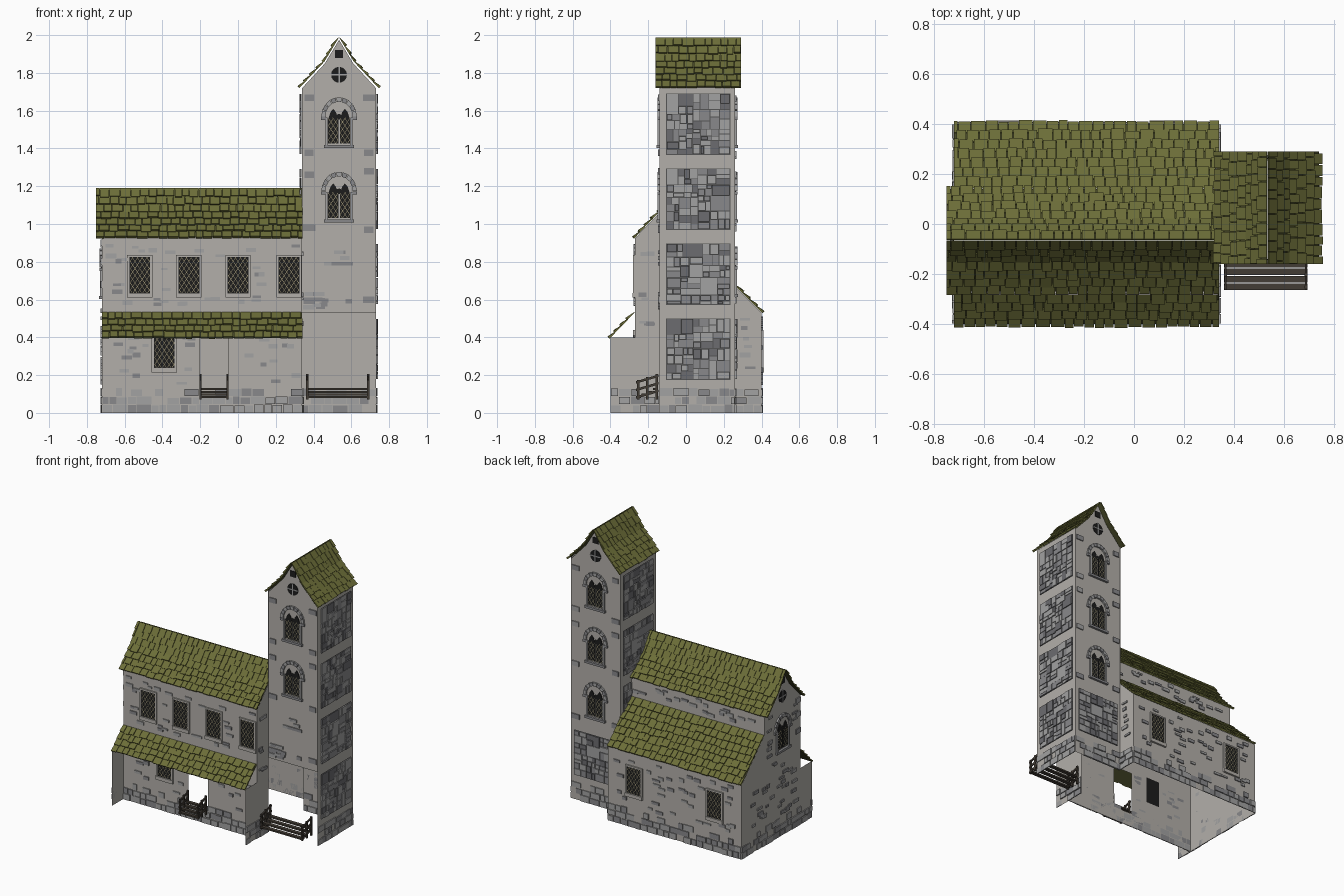
import bpy, bmesh, math, random
from mathutils import Matrix, Vector

if "Cube" in bpy.data.objects:
    bpy.data.objects.remove(bpy.data.objects["Cube"])

random.seed(7)
COLOURS = [("plaster", (0.45, 0.43, 0.40)), ("stone_light", (0.36, 0.36, 0.36)),
           ("stone_mid", (0.25, 0.25, 0.26)), ("stone_dark", (0.15, 0.15, 0.16)),
           ("mortar", (0.09, 0.09, 0.09)), ("roof_tile", (0.15, 0.155, 0.04)),
           ("roof_underside", (0.06, 0.062, 0.02)), ("dark_wood", (0.055, 0.045, 0.035)),
           ("dark_glass", (0.012, 0.012, 0.012)), ("lead_lattice", (0.33, 0.29, 0.17))]
MATS = []
for name, rgb in COLOURS:
    m = bpy.data.materials.new(name)
    m.diffuse_color = (*rgb, 1)
    m.use_nodes = True
    m.node_tree.nodes["Principled BSDF"].inputs["Base Color"].default_value = m.diffuse_color
    MATS.append(m)
WALL, LIGHT, MID, DARK, MORTAR, TILE, UNDER, WOOD, GLASS, LEAD = range(10)


def frame(origin, u, v):
    """Local axes: u across, v up, w outwards."""
    u, v = Vector(u).normalized(), Vector(v).normalized()
    m = Matrix((u, v, u.cross(v))).transposed().to_4x4()
    m.translation = origin
    return m


def front(y): return frame((0, y, 0), (1, 0, 0), (0, 0, 1))
def back(y): return frame((0, y, 0), (-1, 0, 0), (0, 0, 1))
def right(x): return frame((x, 0, 0), (0, 1, 0), (0, 0, 1))
def left(x): return frame((x, 0, 0), (0, -1, 0), (0, 0, 1))


def finish(name, bm):
    me = bpy.data.meshes.new(name)
    bm.to_mesh(me)
    bm.free()
    for m in MATS:
        me.materials.append(m)
    ob = bpy.data.objects.new(name, me)
    bpy.context.collection.objects.link(ob)


def sheet(bm, M, pts, mat, w=0.0):
    f = bm.faces.new([bm.verts.new(M @ Vector((u, v, w))) for u, v in pts])
    f.material_index = mat


def prism(bm, M, pts, w0, w1, mat):
    """Extrude an outline from depth w0 to w1 (w1 may vary per point)."""
    n = len(pts)
    tops = w1 if isinstance(w1, (list, tuple)) else [w1] * n
    a = [bm.verts.new(M @ Vector((u, v, w0))) for u, v in pts]
    b = [bm.verts.new(M @ Vector((u, v, w))) for (u, v), w in zip(pts, tops)]
    faces = [bm.faces.new(b), bm.faces.new(a[::-1])]
    faces += [bm.faces.new((a[i], a[(i + 1) % n], b[(i + 1) % n], b[i])) for i in range(n)]
    for f in faces:
        f.material_index = mat


def rect(u0, u1, v0, v1): return [(u0, v0), (u1, v0), (u1, v1), (u0, v1)]
def box(bm, M, u0, u1, v0, v1, w0, w1, mat): prism(bm, M, rect(u0, u1, v0, v1), w0, w1, mat)
def grey(): return random.choice((LIGHT, LIGHT, MID, MID, DARK))


# ---- roofs: overlapping tiles on a dark sheet
def roof(bm, along, lo, hi, profile):
    """profile: (cross, z) points from eave to ridge; along: 'x' or 'y'."""
    to3 = (lambda t, c, z: Vector((t, c, z))) if along == 'x' else (lambda t, c, z: Vector((c, t, z)))
    for (c0, z0), (c1, z1) in zip(profile, profile[1:]):
        s, e, up = to3(lo, c0, z0), to3(hi, c0, z0), to3(lo, c1, z1)
        if (e - s).cross(up - s).z < 0:
            s, e, up = e, s, to3(hi, c1, z1)
        M, L, H = frame(s, e - s, up - s), (e - s).length, (up - s).length
        sheet(bm, M, rect(0, L, 0, H), UNDER, 0.001)
        rows = max(2, round(H / 0.05))
        for r in range(rows):
            u = random.uniform(-0.03, 0)
            while u < L - 0.008:
                w = random.uniform(0.035, 0.062)
                a, b = max(u, -0.002) + 0.0015, min(u + w, L + 0.002) - 0.0015
                drop = random.uniform(0, 0.012)
                v0, v1 = r * H / rows - drop * (0.5 if r == 0 else 1), (r + 1) * H / rows
                t = random.uniform(0.012, 0.018)
                if b - a > 0.006:
                    prism(bm, M, rect(a, b, v0, v1), 0.002, [t, t, 0.006, 0.006], TILE)
                u += w


CX, CY = 0.535, -0.065
GABLE = ((0.205, 0), (0.075, 0.138), (0, 0.262))
bm = bmesh.new()
for s in (-1, 1):
    roof(bm, 'y', -0.16, 0.29, [(CX + s * o, 1.722 + h) for o, h in GABLE])
finish("tower_roof", bm)
bm = bmesh.new()
for s in (-1, 1):
    roof(bm, 'x', -0.75, 0.34, [(CY + s * o, 0.925 + h) for o, h in GABLE])
finish("nave_roof", bm)
bm = bmesh.new()
roof(bm, 'x', -0.72, 0.34, [(-0.40, 0.395), (-0.27, 0.53)])
finish("porch_roof", bm)
bm = bmesh.new()
roof(bm, 'x', -0.72, 0.34, [(0.40, 0.53), (0.14, 0.79)])
finish("aisle_roof", bm)

# ---- plaster walls
bm = bmesh.new()
top = [(0.195, 1.72), (0.075, 1.85), (0, 1.975), (-0.075, 1.85), (-0.195, 1.72)]
sheet(bm, front(-0.14), [(CX - 0.195, 0.53), (CX + 0.195, 0.53)] + [(CX + o, z) for o, z in top], WALL)
sheet(bm, back(0.26), [(-CX - 0.195, 0), (-CX + 0.195, 0)] + [(-CX + o, z) for o, z in top], WALL)
sheet(bm, right(0.73), rect(-0.14, 0.26, 0, 1.73), WALL)
sheet(bm, left(0.337), rect(-0.26, 0.14, 0.53, 1.73), WALL)
finish("tower_walls", bm)

bm = bmesh.new()
over = [(0.40, 0), (0.40, 0.53), (0.14, 0.79), (0.14, 0.925), (0.01, 1.06), (CY, 1.18),
        (-0.14, 1.06), (-0.27, 0.925)]
sheet(bm, left(-0.72), [(-y, z) for y, z in [(-0.27, 0)] + over][::-1], WALL)
sheet(bm, right(0.34), [(-0.27, 0), (-0.14, 0), (-0.14, 0.53), (0.26, 0.53), (0.26, 0)] + over, WALL)
for r in (rect(-0.72, -0.205, 0, 0.93), rect(-0.05, 0.34, 0, 0.93),
          rect(-0.205, -0.05, 0, 0.10), rect(-0.205, -0.05, 0.41, 0.93)):
    sheet(bm, front(-0.27), r, WALL)          # doorway left open
sheet(bm, back(0.40), rect(-0.34, 0.72, 0, 0.53), WALL)
sheet(bm, back(0.14), rect(-0.34, 0.72, 0.78, 0.93), WALL)
for M, s in ((right(0.34), 1), (left(-0.72), -1)):   # porch end walls
    sheet(bm, M, rect(*sorted((-0.40 * s, -0.27 * s)), 0, 0.40), WALL)
finish("nave_walls", bm)


# ---- rubble footing
def footing(bm, M, u0, u1, inner=0.0):
    for (v0, v1), fill in zip(((0, 0.045), (0.047, 0.088), (0.09, 0.132)), (0.97, 0.93, 0.7)):
        u = u0
        while u < u1 - 0.01:
            e = min(u + random.uniform(0.035, 0.085), u1)
            if random.random() < fill:
                box(bm, M, u + 0.002, e - 0.002, v0, v1 - random.uniform(0, 0.008), -inner,
                    random.uniform(0.004, 0.009), random.choice((LIGHT, LIGHT, MID)))
            u = e


bm = bmesh.new()
footing(bm, front(-0.27), -0.72, 0.34)
footing(bm, back(0.40), -0.34, 0.72)
footing(bm, left(-0.72), -0.40, 0.40)
footing(bm, right(0.34), -0.40, -0.14)
footing(bm, right(0.34), 0.26, 0.40)
footing(bm, right(0.73), -0.14, 0.26)
footing(bm, back(0.26), -0.73, -0.34, 0.006)
finish("rubble_footing", bm)


# ---- loose bricks and corner stones showing through the plaster
def brick(bm, M, u, v, w, h): box(bm, M, u - w / 2, u + w / 2, v - h / 2, v + h / 2, 0, 0.007, random.choice((LIGHT, MID)))


def scatter(bm, M, u0, u1, v0, v1, n, avoid=()):
    for _ in range(n):
        u, v = random.uniform(u0 + 0.03, u1 - 0.03), random.uniform(v0 + 0.015, v1 - 0.015)
        if not any(a - 0.03 < u < b + 0.03 and c - 0.015 < v < d + 0.015 for a, b, c, d in avoid):
            brick(bm, M, u, v, random.uniform(0.03, 0.06), random.uniform(0.012, 0.026))


HIGH, BACKWIN = (-0.52, -0.26, 0.0, 0.27), (0.51, -0.13)
bm = bmesh.new()
for M, c in ((front(-0.14), CX), (back(0.26), -CX)):
    for z in (0.60, 0.98, 1.27, 1.37, 1.66):
        for s in (-1, 1):
            brick(bm, M, c + s * 0.158, z + random.uniform(-.01, .01), random.uniform(0.045, 0.07), 0.034)
for _ in range(9):
    brick(bm, front(-0.14), CX + random.uniform(-0.07, 0.07), 0.82 + random.choice((-0.03, 0, 0.03)), 0.05, 0.02)
    brick(bm, front(-0.14), random.uniform(0.37, 0.45), random.choice((0.57, 0.60, 0.63)), 0.045, 0.02)
scatter(bm, front(-0.14), 0.34, 0.73, 0.54, 0.62, 6)
scatter(bm, front(-0.27), -0.72, 0.34, 0.55, 0.92, 60, [(x - .06, x + .06, .61, .84) for x in HIGH])
scatter(bm, front(-0.27), -0.72, 0.34, 0.14, 0.42, 42, [(-.45, -.33, .22, .44), (-.21, -.04, .1, .42)])
scatter(bm, back(0.40), -0.34, 0.72, 0.14, 0.52, 60, [(x - .06, x + .06, .22, .44) for x in BACKWIN])
scatter(bm, back(0.14), -0.34, 0.72, 0.80, 0.92, 22)
scatter(bm, left(-0.72), -0.40, 0.27, 0.14, 0.52, 32)
scatter(bm, left(-0.72), -0.14, 0.27, 0.52, 0.93, 16, [(-0.03, 0.16, 0.58, 0.9)])
scatter(bm, right(0.34), -0.27, -0.14, 0.45, 0.92, 7)
scatter(bm, right(0.34), 0.26, 0.40, 0.15, 0.52, 6)
for z in (0.68, 0.80, 0.90):
    brick(bm, left(-0.72), 0.24, z, 0.05, 0.035)
finish("wall_bricks", bm)


# ---- tower side panels of mixed blocks, split recursively
def mosaic(bm, M, u0, u1, v0, v1, depth):
    w, h = u1 - u0, v1 - v0
    if depth == 0 or max(w, h) < 0.045 or (depth < 3 and random.random() < 0.15):
        box(bm, M, u0 + .002, u1 - .002, v0 + .002, v1 - .002, 0, random.uniform(.006, .012), grey())
        return
    k = random.uniform(0.35, 0.65)
    if w > h * random.uniform(0.8, 1.6):
        mosaic(bm, M, u0, u0 + w * k, v0, v1, depth - 1)
        mosaic(bm, M, u0 + w * k, u1, v0, v1, depth - 1)
    else:
        mosaic(bm, M, u0, u1, v0, v0 + h * k, depth - 1)
        mosaic(bm, M, u0, u1, v0 + h * k, v1, depth - 1)


bm = bmesh.new()
for M, c, levels in ((right(0.73), 0.065, (0, 1, 2, 3)), (left(0.337), -0.065, (1, 2, 3)), (back(0.26), -CX, (0,))):
    for i in levels:
        z = 0.175 + 0.397 * i
        sheet(bm, M, rect(c - 0.17, c + 0.17, z, z + 0.325), MORTAR, 0.002)
        mosaic(bm, M, c - 0.168, c + 0.168, z + 0.002, z + 0.323, 6)
finish("tower_stone_panels", bm)


# ---- windows
def lattice(bm, M, u0, u1, v0, v1, step, w=0.006, t=0.0022):
    k = 1.5
    span = k * (u1 - u0)
    for s in (1, -1):
        c = -span + step / 2
        while c < v1 - v0:
            f = lambda u: v0 + c + k * ((u - u0) if s > 0 else (u1 - u))
            a, b = max(0, -c / k), min(u1 - u0, (v1 - v0 - c) / k)
            if b - a > 0.004:
                p, q = (u0 + a, u0 + b) if s > 0 else (u1 - b, u1 - a)
                sheet(bm, M, [(p, f(p) - t), (q, f(q) - t), (q, f(q) + t), (p, f(p) + t)], LEAD, w)
            c += step


def square_window(bm, M, c, z):
    box(bm, M, c - 0.055, c + 0.055, z, z + 0.19, 0, 0.004, GLASS)
    lattice(bm, M, c - 0.053, c + 0.053, z, z + 0.19, 0.038)
    for s in (-1, 1):
        box(bm, M, c + s * 0.061 - 0.006, c + s * 0.061 + 0.006, z, z + 0.19, 0, 0.01, WALL)
    box(bm, M, c - 0.067, c + 0.067, z + 0.19, z + 0.20, 0, 0.01, WALL)
    box(bm, M, c - 0.067, c + 0.067, z - 0.025, z, 0, 0.014, WALL)


def arched_window(bm, M, c, z):
    box(bm, M, c - 0.08, c + 0.08, z - 0.012, z + 0.004, 0, 0.016, MID)      # sill
    for s in (-1, 1):                                                          # two lancets
        m = c + s * 0.031
        prism(bm, M, [(m - .027, z + .012), (m + .027, z + .012), (m + .027, z + .14), (m + .014, z + .178),
                      (m, z + .195), (m - .014, z + .178), (m - .027, z + .14)], 0, 0.004, GLASS)
        lattice(bm, M, m - 0.026, m + 0.026, z + 0.012, z + 0.148, 0.038)
        box(bm, M, c + s * .066 - .006, c + s * .066 + .006, z, z + 0.15, 0, 0.01, LIGHT)
        box(bm, M, c + s * .083 - .013, c + s * .083 + .013, z + .135, z + .153, 0, 0.012, MID)
    pt = lambda r, a: (c + r * math.cos(a), z + 0.153 + 1.1 * r * math.sin(a))
    prism(bm, M, [pt(0.014, i * math.pi / 4) for i in range(8)], 0, 0.0035, GLASS)
    for i in range(9):                                                         # arch stones
        a, b = math.pi * i / 9 + 0.02, math.pi * (i + 1) / 9 - 0.02
        prism(bm, M, [pt(0.072, a), pt(0.094, a), pt(0.094, b), pt(0.072, b)], 0, 0.012, (LIGHT, MID)[i % 2])


def gable_vents(bm, M, c, z):
    prism(bm, M, [(c + .042 * math.cos(i * math.pi / 8), z + .042 * math.sin(i * math.pi / 8)) for i in range(16)],
          0, 0.004, GLASS)
    box(bm, M, c - 0.004, c + 0.004, z - 0.042, z + 0.042, 0, 0.007, LIGHT)
    box(bm, M, c - 0.042, c + 0.042, z - 0.004, z + 0.004, 0, 0.007, LIGHT)
    box(bm, M, c - 0.022, c + 0.022, z + 0.09, z + 0.132, 0, 0.005, GLASS)


bm = bmesh.new()
for x in HIGH:
    square_window(bm, front(-0.27), x, 0.635)
square_window(bm, front(-0.27), -0.39, 0.24)
for u in BACKWIN:
    square_window(bm, back(0.40), u, 0.24)
finish("nave_windows", bm)
bm = bmesh.new()
for M, c, levels in ((front(-0.14), CX, (1.02, 1.415)), (back(0.26), -CX, (0.625, 1.02, 1.415)),
                     (left(-0.72), -CY, (0.615,))):
    for z in levels:
        arched_window(bm, M, c, z)
for M, c, z in ((front(-0.14), CX, 1.79), (back(0.26), -CX, 1.79), (left(-0.72), -CY, 0.995)):
    gable_vents(bm, M, c, z)
finish("arched_and_gable_windows", bm)


# ---- wooden steps with side rails
def steps(name, x0, x1, y0, y1):
    bm = bmesh.new()
    d = (y1 - y0) / 4
    F = front(0)
    for i in range(4):
        z = 0.078 + 0.014 * i
        box(bm, F, x0, x1, z, z + 0.011, -(y0 + (i + 0.88) * d), -(y0 + i * d), WOOD)
    for x in (x0 + 0.006, x1 - 0.006):
        for y, z in ((y0 + 0.012, 0.175), ((y0 + y1) / 2, 0.19), (y1 - 0.01, 0.205)):
            box(bm, F, x - 0.006, x + 0.006, 0.07, z, -y - 0.006, -y + 0.006, WOOD)
        for z in (0.075, 0.115, 0.155):
            prism(bm, right(x), [(y0, z), (y1, z + 0.035), (y1, z + 0.048), (y0, z + 0.013)], -0.004, 0.004, WOOD)
    finish(name, bm)


steps("tower_steps", 0.36, 0.695, -0.265, -0.145)
steps("porch_steps", -0.205, -0.05, -0.385, -0.275)
